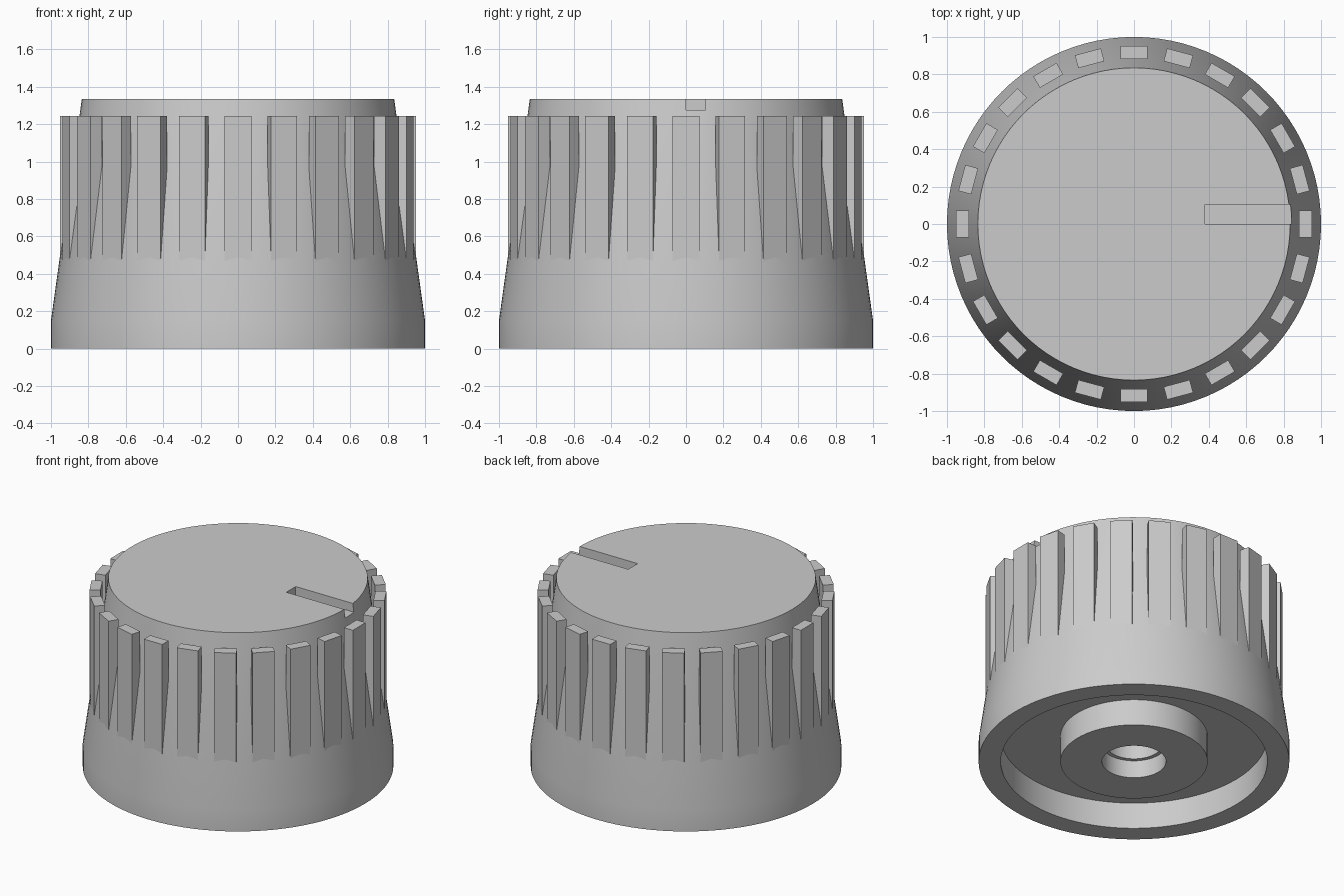
import bpy, bmesh, math
from mathutils import Matrix, Vector

default = bpy.data.objects.get("Cube")
if default:
    bpy.data.objects.remove(default, do_unlink=True)

SEGMENTS = 96
RIBS = 24


def make_material(name, value):
    mat = bpy.data.materials.new(name)
    mat.use_nodes = True
    color = (value, value, value, 1)
    mat.diffuse_color = color
    mat.node_tree.nodes["Principled BSDF"].inputs["Base Color"].default_value = color
    return mat


grey = make_material("light grey plastic", 0.6)


def add_object(name, bm):
    bmesh.ops.recalc_face_normals(bm, faces=bm.faces)
    mesh = bpy.data.meshes.new(name)
    bm.to_mesh(mesh)
    bm.free()
    mesh.materials.append(grey)
    obj = bpy.data.objects.new(name, mesh)
    bpy.context.collection.objects.link(obj)
    return obj


def add_box(bm, low, high, turn=0):
    low, high = Vector(low), Vector(high)
    matrix = (Matrix.Rotation(turn, 4, "Z") @ Matrix.Translation((low + high) / 2)
              @ Matrix.Diagonal((*(high - low), 1)))
    bmesh.ops.create_cube(bm, size=1, matrix=matrix)


def lathe(name, profile):
    """Revolve (radius, height) points and cap both ends with flat discs."""
    bm = bmesh.new()
    rings = []
    for r, z in profile:
        angles = [2 * math.pi * i / SEGMENTS for i in range(SEGMENTS)]
        rings.append([bm.verts.new((r * math.cos(a), r * math.sin(a), z)) for a in angles])
    for a, b in zip(rings, rings[1:]):
        for i in range(SEGMENTS):
            j = (i + 1) % SEGMENTS
            bm.faces.new((a[i], a[j], b[j], b[i]))
    bm.faces.new(rings[0])
    bm.faces.new(rings[-1])
    return add_object(name, bm)


# Knob body: shaft hole, boss, underside recess, skirt, tapered wall and flat top
body = lathe("knob_body", [
    (0.18, 0.75), (0.18, 0.125), (0.206, 0.125), (0.206, 0),
    (0.474, 0), (0.474, 0.187), (0.858, 0.187), (0.858, 0),
    (1, 0), (1, 0.15), (0.835, 1.335),
])

# Pointer slot cut into the top, open at the rim
bm = bmesh.new()
add_box(bm, (0.38, 0, 1.275), (1.1, 0.105, 1.5))
cutter = add_object("pointer_slot_cutter", bm)
cutter.hide_render = True
cut = body.modifiers.new("pointer slot", "BOOLEAN")
cut.operation = "DIFFERENCE"
cut.solver = "EXACT"
cut.object = cutter
bpy.ops.object.select_all(action="DESELECT")
bpy.context.view_layer.objects.active = body
body.select_set(True)
bpy.ops.object.modifier_apply(modifier=cut.name)
bpy.data.objects.remove(cutter, do_unlink=True)
bpy.ops.object.shade_smooth_by_angle(angle=math.radians(30))

# Grip ribs: upright bars whose feet sink into the tapered wall
bm = bmesh.new()
for i in range(RIBS):
    add_box(bm, (0.882, -0.072, 0.4), (0.953, 0.072, 1.245), 2 * math.pi * i / RIBS)
add_object("grip_ribs", bm)
